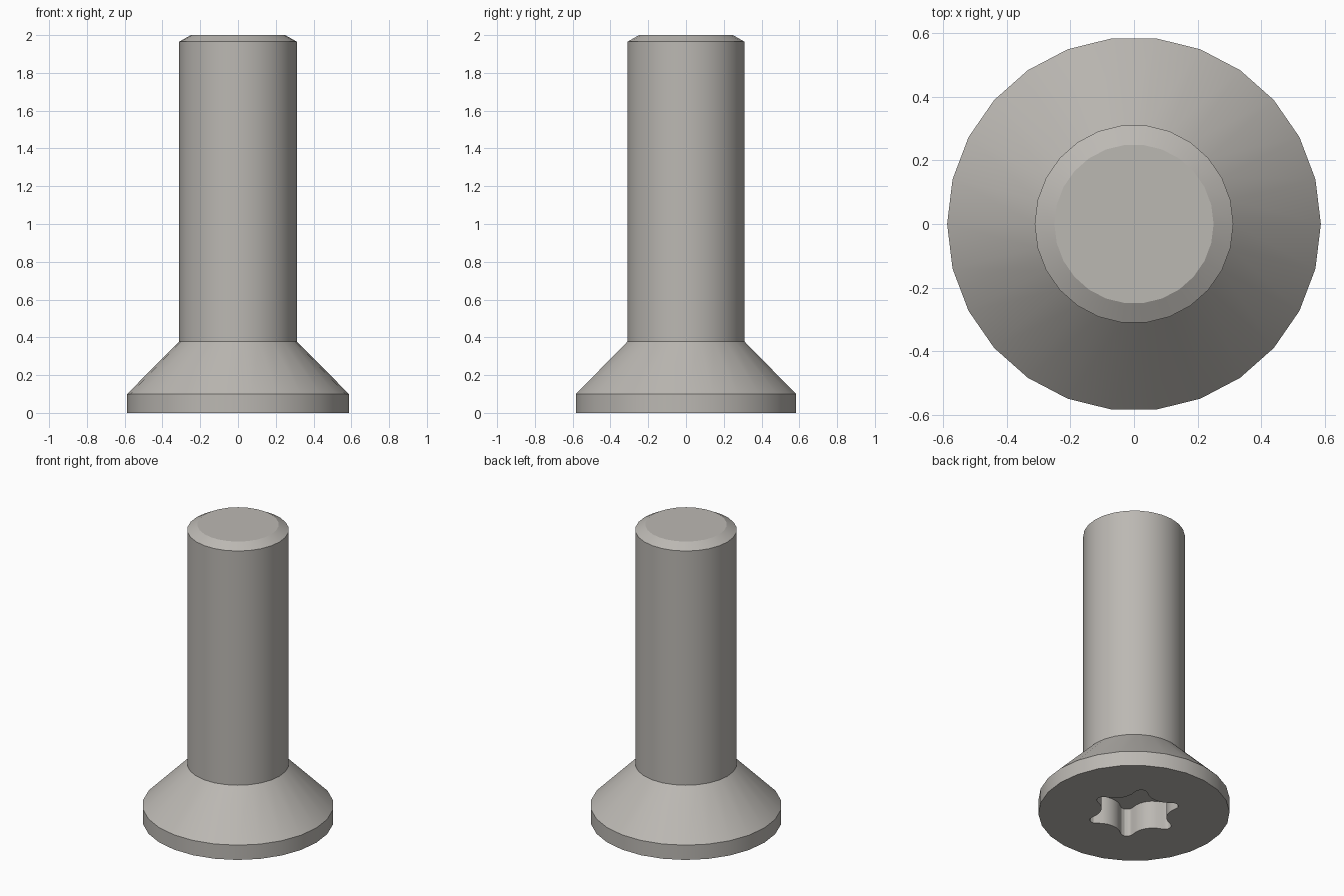
import bpy, bmesh, math
from mathutils import Vector

default = bpy.data.objects.get("Cube")
if default:
    bpy.data.objects.remove(default, do_unlink=True)

SIDES = 26
HEAD_R, SHAFT_R, TIP_R = 0.587, 0.312, 0.25
LOBE_R, VALLEY_R, LOBE_ROUND = 0.287, 0.204, 0.04
DEPTH = 0.19

# Single steel colour
steel = bpy.data.materials.new("warm grey steel")
steel.use_nodes = True
colour = (0.50, 0.48, 0.45, 1)
steel.diffuse_color = colour
steel.node_tree.nodes["Principled BSDF"].inputs["Base Color"].default_value = colour


def polar(r, a):
    return Vector((r * math.cos(a), r * math.sin(a)))


def star_outline(steps=5):
    """Six-lobed socket outline made of tangent convex and concave arcs."""
    c = LOBE_R - LOBE_ROUND
    k = 2 * c * math.cos(math.pi / 6)
    q = ((c * c + VALLEY_R ** 2 - k * VALLEY_R - LOBE_ROUND ** 2)
         / (k + 2 * LOBE_ROUND - 2 * VALLEY_R))
    lobe = Vector((c, 0))
    valley = polar(VALLEY_R + q, math.pi / 6)
    to_valley = valley - lobe
    end = math.atan2(to_valley.y, to_valley.x)
    start = end - math.pi               # valley arc, seen from its own centre
    middle = math.pi / 6 - math.pi
    sweep = middle - start
    points = []
    for i in range(6):
        turn = i * math.pi / 3
        local = [lobe + polar(LOBE_ROUND, end * (2 * j / (2 * steps) * 2 - 1))
                 for j in range(steps + 1)]
        local += [valley + polar(q, start + 2 * sweep * j / (steps + 1))
                  for j in range(1, steps + 1)]
        for p in local:
            points.append(polar(p.length, math.atan2(p.y, p.x) + turn))
    return points


def ring(bm, points, z):
    return [bm.verts.new((p.x, p.y, z)) for p in points]


def bridge(bm, a, b):
    for i in range(len(a)):
        j = (i + 1) % len(a)
        bm.faces.new((a[i], a[j], b[j], b[i]))


def loop_edges(bm, loop):
    return [bm.edges.get((loop[i - 1], loop[i])) for i in range(len(loop))]


bm = bmesh.new()

# Head rim, countersunk cone, shank and chamfered tip
profile = [(HEAD_R, 0), (HEAD_R, 0.1), (SHAFT_R, 0.378), (SHAFT_R, 1.965), (TIP_R, 2)]
rings = [ring(bm, [polar(r, math.tau * i / SIDES) for i in range(SIDES)], z)
         for r, z in profile]
for low, high in zip(rings, rings[1:]):
    bridge(bm, low, high)
bm.faces.new(rings[-1])

# Socket walls and floor
outline = star_outline()
mouth = ring(bm, outline, 0)
floor = ring(bm, outline, DEPTH)
bridge(bm, mouth, floor)
bm.faces.new(floor)

# Flat head face around the socket
bmesh.ops.triangle_fill(bm, use_beauty=True, normal=(0, 0, -1),
                        edges=loop_edges(bm, rings[0]) + loop_edges(bm, mouth))
bmesh.ops.recalc_face_normals(bm, faces=bm.faces)

mesh = bpy.data.meshes.new("countersunk_screw")
bm.to_mesh(mesh)
bm.free()
mesh.materials.append(steel)
screw = bpy.data.objects.new("countersunk_screw", mesh)
bpy.context.collection.objects.link(screw)

# Smooth the round walls, keep rims and chamfer crisp
bpy.ops.object.select_all(action="DESELECT")
screw.select_set(True)
bpy.context.view_layer.objects.active = screw
bpy.ops.object.shade_smooth_by_angle(angle=math.radians(27))
